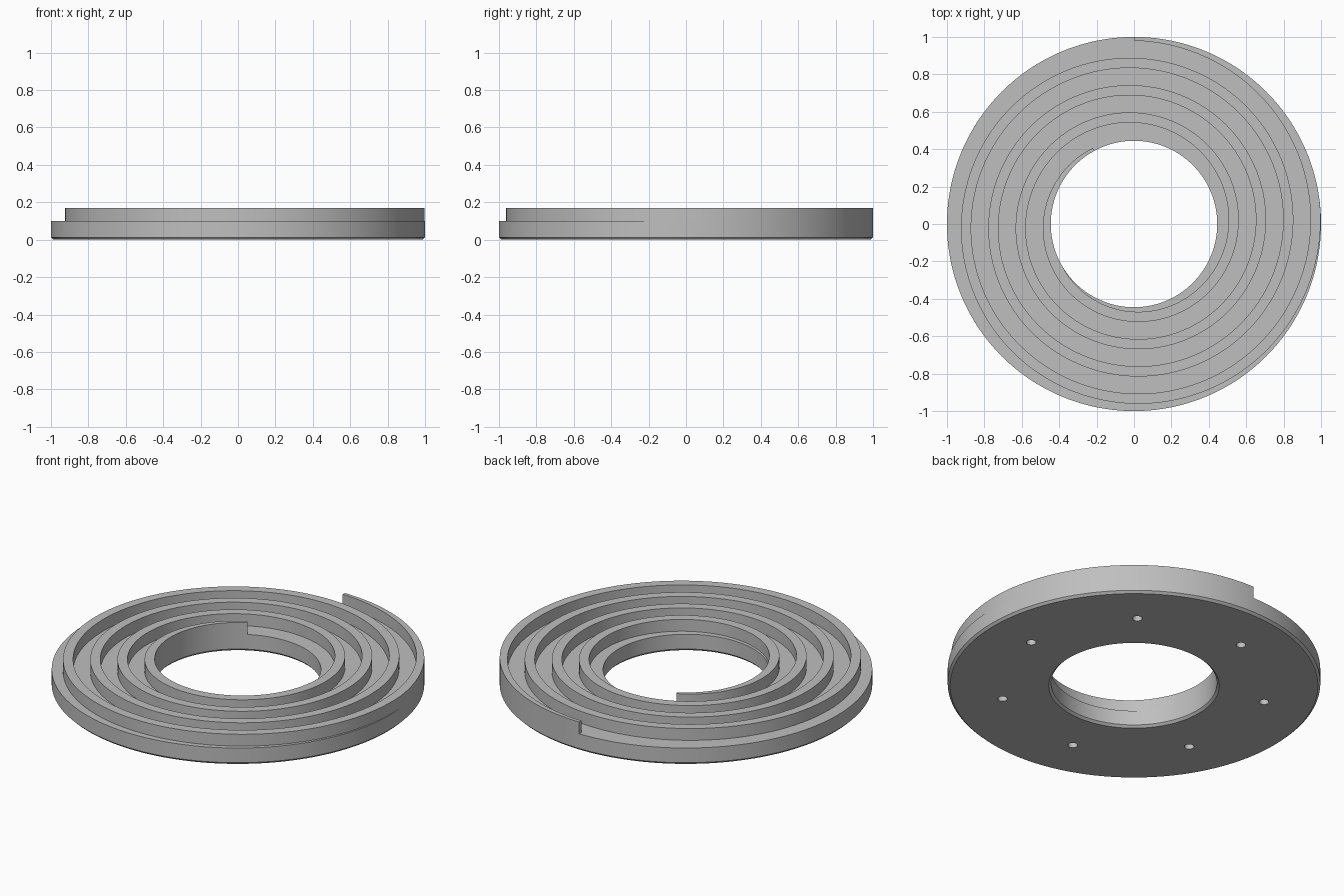
import bpy, bmesh
from math import radians, cos, sin, tau

if "Cube" in bpy.data.objects:
    bpy.data.objects.remove(bpy.data.objects["Cube"], do_unlink=True)

BORE, RIM = 0.445, 1.0          # inner and outer radius of the plate
DECK, TOP = 0.1, 0.17           # plate top and ridge top
CHAMFER = 0.013
PITCH, WIDTH = 0.146, 0.054     # spiral growth per turn, ridge width
STEP = 1.5                      # degrees per segment

steel = bpy.data.materials.new("steel_grey")
steel.use_nodes = True
grey = (0.52, 0.52, 0.52, 1)
steel.diffuse_color = grey
steel.node_tree.nodes["Principled BSDF"].inputs["Base Color"].default_value = grey


def add_object(name, bm):
    bmesh.ops.recalc_face_normals(bm, faces=bm.faces)
    mesh = bpy.data.meshes.new(name)
    bm.to_mesh(mesh)
    bm.free()
    mesh.materials.append(steel)
    obj = bpy.data.objects.new(name, mesh)
    bpy.context.collection.objects.link(obj)
    return obj


def sweep(name, section, start, count, closed):
    """Sweep a (radius, z) section around the z axis; section may vary with angle."""
    bm = bmesh.new()
    rings = []
    for i in range(count):
        deg = start + i * STEP
        a = radians(deg)
        rings.append([bm.verts.new((r * cos(a), r * sin(a), z)) for r, z in section(deg)])
    pairs = list(zip(rings, rings[1:]))
    if closed:
        pairs.append((rings[-1], rings[0]))
    else:
        bm.faces.new(rings[0])
        bm.faces.new(rings[-1])
    for p, q in pairs:
        for k in range(len(p)):
            n = (k + 1) % len(p)
            bm.faces.new((p[k], p[n], q[n], q[k]))
    return add_object(name, bm)


def smooth(obj):
    bpy.ops.object.select_all(action='DESELECT')
    obj.select_set(True)
    bpy.context.view_layer.objects.active = obj
    bpy.ops.object.shade_smooth_by_angle(angle=radians(30))


# Plate: flat ring with chamfered lower edges
def plate_section(deg):
    return [(BORE, DECK), (RIM, DECK), (RIM, CHAMFER), (RIM - CHAMFER, 0),
            (BORE + CHAMFER, 0), (BORE, CHAMFER)]


plate = sweep("base_plate", plate_section, 0, int(360 / STEP), True)


# Spiral ridge: grows outward counterclockwise, trimmed by the bore and the rim
def ridge_section(deg):
    outer = 0.45 + PITCH * (deg - 90) / 360
    r0, r1 = max(BORE, outer - WIDTH), min(RIM, outer)
    return [(r0, DECK), (r1, DECK), (r1, TOP), (r0, TOP)]


first, last = 118.5, 90 + 4 * 360
ridge = sweep("spiral_ridge", ridge_section, first, int((last - first) / STEP) + 1, False)

# Seven blind holes in the underside
bm = bmesh.new()
for i in range(7):
    a = tau * i / 7
    made = bmesh.ops.create_cone(bm, cap_ends=True, segments=24, radius1=0.026,
                                 radius2=0.026, depth=0.12)
    bmesh.ops.translate(bm, verts=made["verts"], vec=(0.72 * cos(a), 0.72 * sin(a), 0))
cutter = add_object("hole_cutter", bm)
cutter.hide_render = True

cut = plate.modifiers.new("holes", 'BOOLEAN')
cut.operation = 'DIFFERENCE'
cut.solver = 'EXACT'
cut.object = cutter
bpy.context.view_layer.objects.active = plate
bpy.ops.object.modifier_apply(modifier=cut.name)
bpy.data.objects.remove(cutter, do_unlink=True)

smooth(plate)
smooth(ridge)
